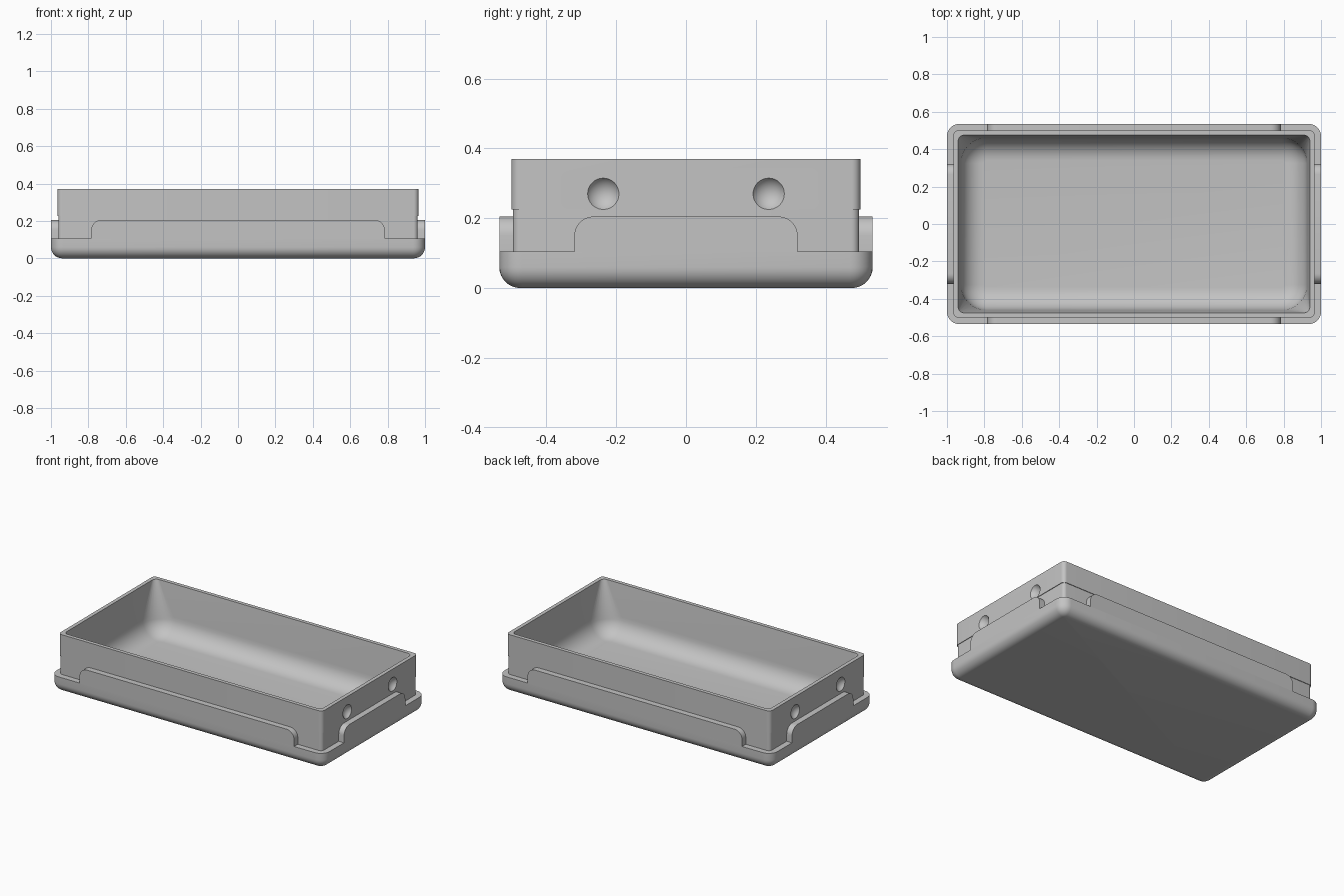
import bpy, bmesh
from math import pi, sin, cos
from mathutils import Vector

if "Cube" in bpy.data.objects:
    bpy.data.objects.remove(bpy.data.objects["Cube"], do_unlink=True)

grey = bpy.data.materials.new("plain grey")
grey.use_nodes = True
colour = (0.55, 0.55, 0.55, 1)
grey.diffuse_color = colour
grey.node_tree.nodes["Principled BSDF"].inputs["Base Color"].default_value = colour


def make_object(name, bm):
    bmesh.ops.recalc_face_normals(bm, faces=bm.faces)
    mesh = bpy.data.meshes.new(name)
    bm.to_mesh(mesh)
    bm.free()
    mesh.materials.append(grey)
    obj = bpy.data.objects.new(name, mesh)
    bpy.context.collection.objects.link(obj)
    return obj


def select_only(obj):
    bpy.ops.object.select_all(action='DESELECT')
    obj.select_set(True)
    bpy.context.view_layer.objects.active = obj


def smooth(obj):
    select_only(obj)
    bpy.ops.object.shade_smooth_by_angle(angle=pi / 6)


def rounded_ring(bm, hx, hy, r, z, steps=8):
    """Ring of vertices around a rounded rectangle."""
    verts = []
    for k, (sx, sy) in enumerate([(1, 1), (-1, 1), (-1, -1), (1, -1)]):
        for i in range(steps + 1):
            a = (k + i / steps) * pi / 2
            verts.append(bm.verts.new((sx * (hx - r) + r * cos(a),
                                       sy * (hy - r) + r * sin(a), z)))
    return verts


# Tray: rounded base, ledge, upright box and hollow in one loft
BASE_X, BASE_Y, BOX_X, BOX_Y, IN_X, IN_Y = 1.0, 0.535, 0.965, 0.5, 0.94, 0.475
LEDGE, SEAM, RIM, FLOOR, N = 0.105, 0.225, 0.37, 0.04, 8
EDGE, FILLET, TAPER = 0.06, 0.12, 0.015
rings = []
for i in range(N + 1):                      # rounded underside edge
    a = i / N * pi / 2
    inset = EDGE * (1 - sin(a))
    rings.append((BASE_X - inset, BASE_Y - inset, EDGE + 0.005 - inset, EDGE * (1 - cos(a))))
lip = 0.004                                 # fine step below the upper wall
rings += [(BASE_X, BASE_Y, EDGE + 0.005, LEDGE),
          (BOX_X - lip, BOX_Y - lip, 0.022, LEDGE),
          (BOX_X - lip, BOX_Y - lip, 0.022, SEAM),
          (BOX_X, BOX_Y, 0.025, SEAM),
          (BOX_X, BOX_Y, 0.025, RIM),
          (IN_X, IN_Y, 0.03, RIM)]
for i in range(N + 1):                      # filleted bottom of the hollow
    a = i / N * pi / 2
    inset = FILLET * (1 - cos(a))
    rings.append((IN_X - TAPER - inset, IN_Y - TAPER - inset,
                  FILLET + 0.015 - inset, FLOOR + FILLET * (1 - sin(a))))

bm = bmesh.new()
loops = [rounded_ring(bm, *r) for r in rings]
for low, high in zip(loops, loops[1:]):
    for i in range(len(low)):
        j = (i + 1) % len(low)
        bm.faces.new((low[i], low[j], high[j], high[i]))
bm.faces.new(loops[0])
bm.faces.new(loops[-1])
tray = make_object("tray", bm)

# Shallow round dimples in both end walls
bm = bmesh.new()
for sx in (-1, 1):
    for sy in (-1, 1):
        ball = bmesh.ops.create_uvsphere(bm, u_segments=32, v_segments=20, radius=0.053)
        bmesh.ops.translate(bm, verts=ball["verts"],
                            vec=Vector((sx * (BOX_X + 0.028), sy * 0.237, 0.27)))
cutter = make_object("dimple_cutter", bm)
cutter.hide_render = True
cut = tray.modifiers.new("dimples", 'BOOLEAN')
cut.operation = 'DIFFERENCE'
cut.solver = 'EXACT'
cut.object = cutter
select_only(tray)
bpy.ops.object.modifier_apply(modifier=cut.name)
bpy.data.objects.remove(cutter, do_unlink=True)
smooth(tray)


# Raised side panels with rounded upper corners
def panel(name, half, outer, turn):
    top, r, inner = 0.205, 0.055, outer - 0.045
    outline = [(-half, LEDGE), (half, LEDGE)]
    for side, start in ((1, 0), (-1, pi / 2)):
        for i in range(N + 1):
            a = start + i / N * pi / 2
            outline.append((side * (half - r) + r * cos(a), top - r + r * sin(a)))
    bm = bmesh.new()
    face = bm.faces.new([bm.verts.new((u, -outer, z)) for u, z in outline])
    new = bmesh.ops.extrude_face_region(bm, geom=[face])["geom"]
    bmesh.ops.translate(bm, vec=(0, outer - inner, 0),
                        verts=[v for v in new if isinstance(v, bmesh.types.BMVert)])
    obj = make_object(name, bm)
    obj.rotation_euler.z = turn
    smooth(obj)


panel("front_panel", 0.785, BASE_Y, 0)
panel("left_panel", 0.32, BASE_X, pi / 2)
panel("back_panel", 0.785, BASE_Y, pi)
panel("right_panel", 0.32, BASE_X, -pi / 2)
